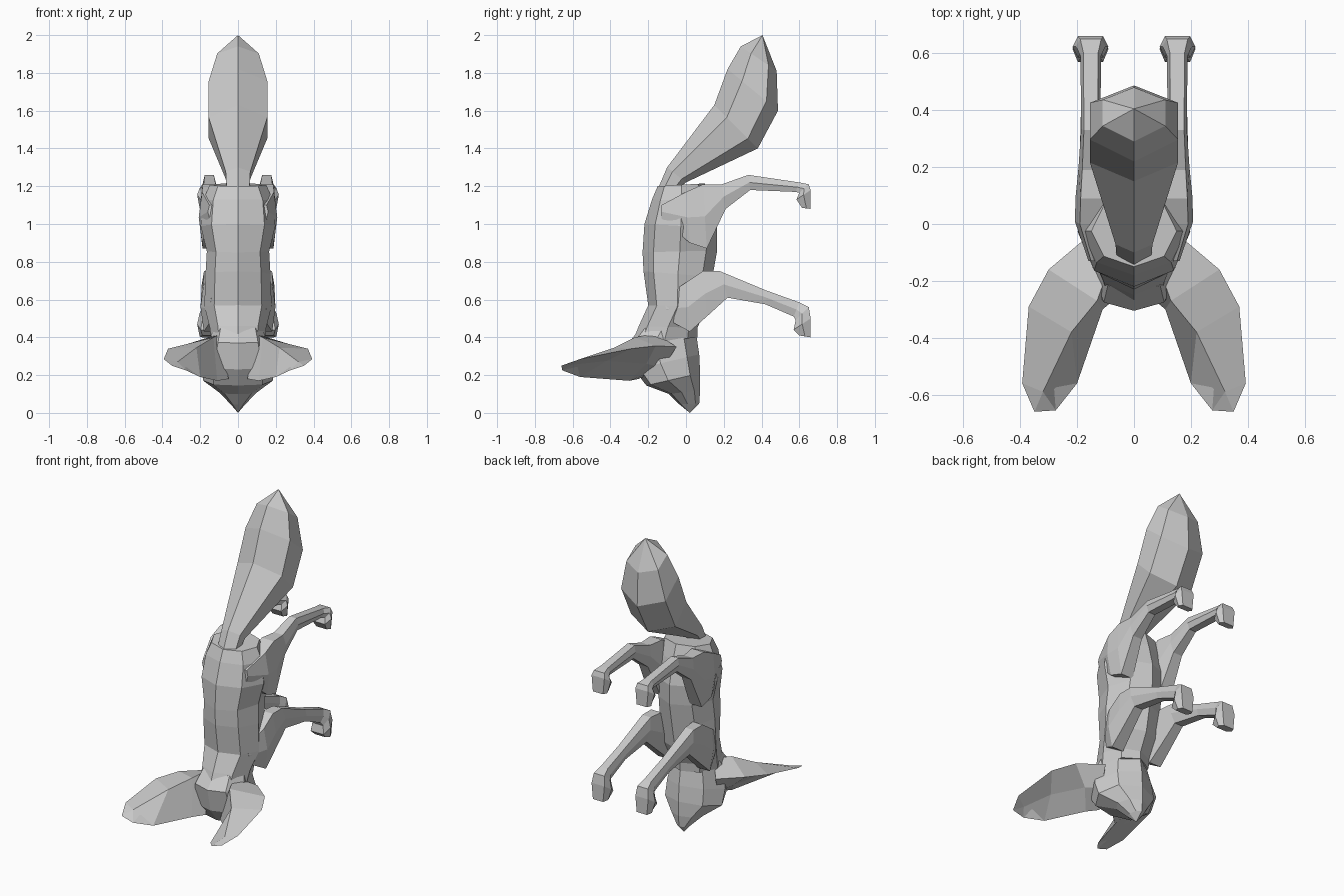
import bpy, bmesh, math
from mathutils import Vector


def finish(name, bm, mirror):
    bmesh.ops.recalc_face_normals(bm, faces=bm.faces)
    me = bpy.data.meshes.new(name)
    bm.to_mesh(me)
    bm.free()
    ob = bpy.data.objects.new(name, me)
    bpy.context.collection.objects.link(ob)
    if mirror:
        ob.modifiers.new("mirror", 'MIRROR')
    return ob


def loft(name, rings, sides=8, skew=1.0, flat=False, tip=None, mirror=False):
    """Each ring: (y, z) of one edge, (y, z) of the opposite edge, half width, centre x.
    flat turns each ring so that a side, not a corner, lies on those edges."""
    bm = bmesh.new()
    off = math.pi / sides if flat else 0.0
    angles = [2 * math.pi * i / sides + off for i in range(sides)]
    peak, reach = max(map(math.sin, angles)), math.cos(off)
    loops = []
    for y0, z0, y1, z1, w, *cx in rings:
        xc = cx[0] if cx else 0.0
        a, b = Vector((xc, y0, z0)), Vector((xc, y1, z1))
        loop = []
        for ang in angles:
            t = max(0.0, 0.5 - 0.5 * math.cos(ang) / reach)
            s = math.sin(ang) / peak
            if flat:
                s = math.copysign(abs(s) ** 0.5, s)
            p = a.lerp(b, t ** skew)
            p.x += w * s
            loop.append(bm.verts.new(p))
        loops.append(loop)
    for l, m in zip(loops, loops[1:]):
        for i in range(sides):
            j = (i + 1) % sides
            bm.faces.new((l[i], l[j], m[j], m[i]))
    bm.faces.new(loops[0])
    if tip:
        t = bm.verts.new(tip)
        for i in range(sides):
            bm.faces.new((loops[-1][i], loops[-1][(i + 1) % sides], t))
    else:
        bm.faces.new(loops[-1])
    return finish(name, bm, mirror)


# Body with neck, rump at the top
loft("body", [
    (-0.15, 1.20, 0.10, 1.215, 0.15),
    (-0.18, 1.13, 0.13, 1.12, 0.185),
    (-0.22, 1.00, 0.165, 0.98, 0.198),
    (-0.23, 0.85, 0.165, 0.86, 0.165),
    (-0.225, 0.75, 0.14, 0.72, 0.172),
    (-0.20, 0.57, 0.11, 0.56, 0.178),
    (-0.25, 0.46, 0.06, 0.45, 0.15),
    (-0.29, 0.36, 0.06, 0.40, 0.14)])

# Head with muzzle pointing down
loft("head", [
    (-0.24, 0.45, 0.05, 0.45, 0.13),
    (-0.305, 0.37, 0.055, 0.41, 0.15),
    (-0.275, 0.23, 0.07, 0.31, 0.18),
    (-0.21, 0.145, 0.075, 0.21, 0.185),
    (-0.09, 0.10, 0.075, 0.12, 0.10),
    (-0.035, 0.045, 0.07, 0.05, 0.04)], skew=1.3, tip=(0, 0.02, 0))

# Bushy tail
loft("tail", [
    (-0.16, 1.16, -0.04, 1.19, 0.06),
    (-0.10, 1.30, 0.00, 1.22, 0.065),
    (0.15, 1.63, 0.38, 1.40, 0.155),
    (0.22, 1.82, 0.487, 1.60, 0.155),
    (0.29, 1.94, 0.48, 1.81, 0.11)], sides=6, skew=0.9, tip=(0, 0.405, 2.0))

# Hind legs
loft("hind_leg", [
    (-0.13, 1.10, -0.13, 1.03, 0.03, 0.13),
    (0.00, 1.17, 0.02, 0.90, 0.06, 0.148),
    (0.09, 1.21, 0.11, 0.87, 0.06, 0.145),
    (0.19, 1.21, 0.21, 1.08, 0.045, 0.15),
    (0.33, 1.26, 0.34, 1.18, 0.034, 0.152),
    (0.60, 1.22, 0.58, 1.17, 0.036, 0.152),
    (0.65, 1.21, 0.60, 1.165, 0.052, 0.152),
    (0.66, 1.18, 0.585, 1.13, 0.063, 0.153),
    (0.66, 1.08, 0.615, 1.085, 0.05, 0.153)], sides=6, flat=True, mirror=True)

# Front legs
loft("front_leg", [
    (-0.12, 0.61, -0.09, 0.49, 0.03, 0.12),
    (0.00, 0.69, 0.02, 0.43, 0.058, 0.14),
    (0.09, 0.75, 0.11, 0.51, 0.05, 0.145),
    (0.18, 0.75, 0.22, 0.61, 0.042, 0.15),
    (0.42, 0.65, 0.42, 0.575, 0.034, 0.152),
    (0.60, 0.585, 0.57, 0.51, 0.036, 0.152),
    (0.65, 0.56, 0.58, 0.49, 0.052, 0.152),
    (0.66, 0.50, 0.57, 0.44, 0.063, 0.153),
    (0.66, 0.40, 0.60, 0.41, 0.05, 0.153)], sides=6, flat=True, mirror=True)

# Large ears: rim, raised back ridge and hollow front
bm = bmesh.new()
inner = [(0.05, -0.25, 0.18), (0.11, -0.30, 0.17), (0.20, -0.56, 0.19), (0.275, -0.655, 0.225)]
outer = [(0.17, -0.05, 0.35), (0.30, -0.16, 0.355), (0.37, -0.29, 0.34), (0.393, -0.56, 0.285)]
ridge = [(0.09, -0.16, 0.42), (0.13, -0.27, 0.40), (0.22, -0.38, 0.345), (0.32, -0.59, 0.27)]
hollow = [(0.14, -0.12, 0.24), (0.19, -0.21, 0.26), (0.27, -0.42, 0.275), (0.32, -0.60, 0.255)]
cols = [[bm.verts.new(p) for p in c] for c in (inner, ridge, outer, hollow)]
tip = bm.verts.new((0.35, -0.66, 0.25))
for c, d in zip(cols, cols[1:] + cols[:1]):
    for i in range(3):
        bm.faces.new((c[i], c[i + 1], d[i + 1], d[i]))
    bm.faces.new((c[3], tip, d[3]))
bm.faces.new([c[0] for c in cols])
finish("ear", bm, True)
